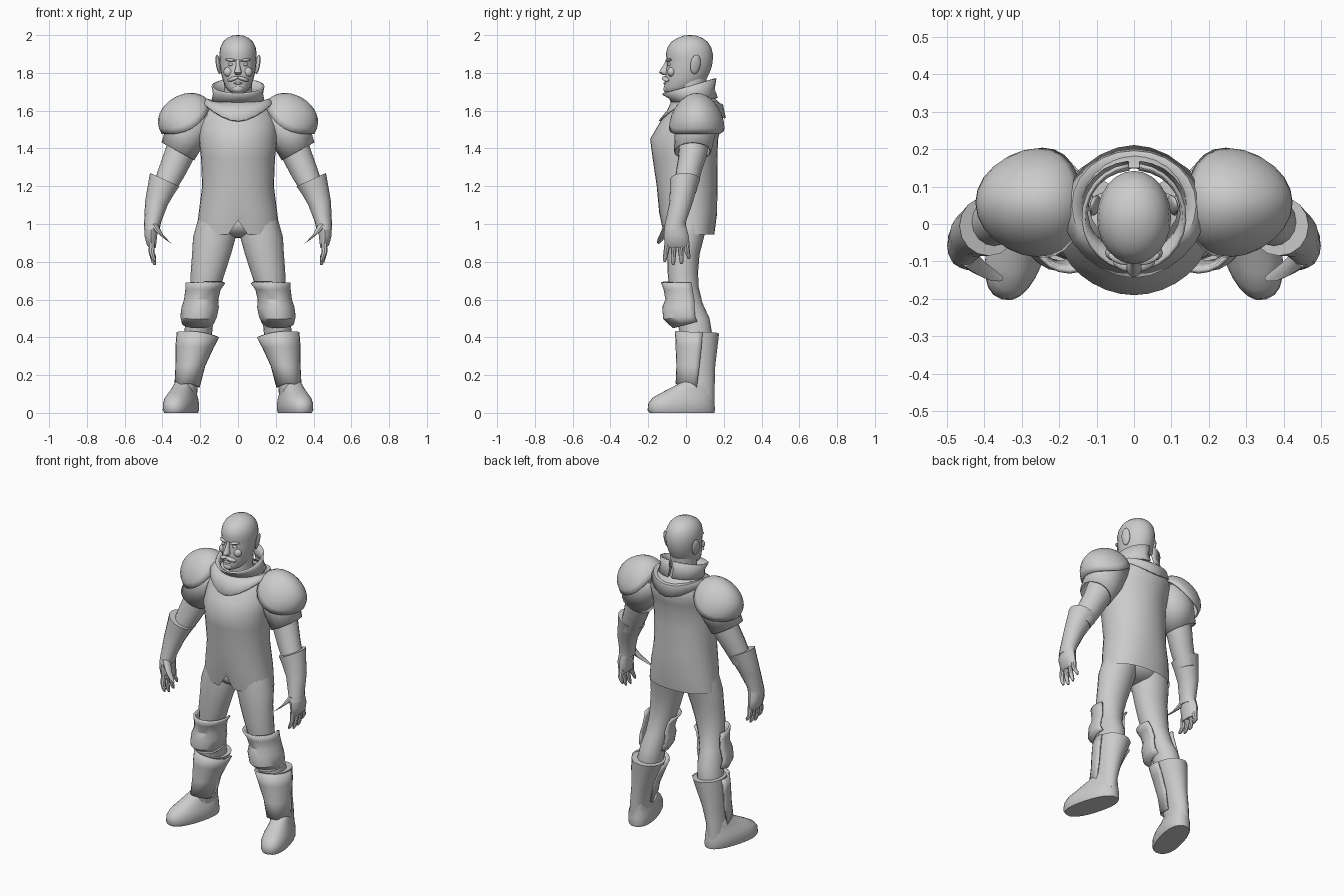
import bpy, bmesh, math
from mathutils import Matrix, Vector

grey = bpy.data.materials.new("plain_grey")
grey.diffuse_color = (0.6, 0.6, 0.6, 1)


def finish(name, bm, mirror=False, thick=0, angle=40):
    """Turn a bmesh into a shaded object, optionally thickened and mirrored."""
    bmesh.ops.recalc_face_normals(bm, faces=bm.faces)
    me = bpy.data.meshes.new(name)
    bm.to_mesh(me)
    bm.free()
    me.materials.append(grey)
    ob = bpy.data.objects.new(name, me)
    bpy.context.collection.objects.link(ob)
    bpy.ops.object.select_all(action='DESELECT')
    ob.select_set(True)
    bpy.context.view_layer.objects.active = ob
    bpy.ops.object.shade_smooth_by_angle(angle=math.radians(angle))
    if thick:
        m = ob.modifiers.new("thickness", 'SOLIDIFY')
        m.thickness, m.offset = thick, 0
    if mirror:
        ob.modifiers.new("mirror", 'MIRROR').use_clip = False
    return ob


def ring(cx, z, rx, yf, yb, tx=0, ty=0, drop=(0, 0), p=1, n=20, arc=180):
    """Cross-section from front yf to back yb; tilted by tx, ty; drop = front/back sag."""
    yc, pts = (yf + yb) / 2, []
    count = n if arc == 180 else n + 1
    for i in range(count):
        a = math.radians(-arc + 2 * arc * i / n)
        s, c = math.sin(a), math.cos(a)
        dx = rx * math.copysign(abs(s) ** p, s)
        dy = -(yb - yf) / 2 * math.copysign(abs(c) ** p, c)
        sag = (drop[0] if c > 0 else drop[1]) * c * c
        pts.append(Vector((cx + dx, yc + dy, z + tx * dx + ty * dy - sag)))
    return pts


def loft(name, rings, closed=True, caps=True, xform=None, **kw):
    bm = bmesh.new()
    rows = [[bm.verts.new(xform @ p if xform else p) for p in r] for r in rings]
    n = len(rows[0])
    for a, b in zip(rows, rows[1:]):
        for i in range(n if closed else n - 1):
            j = (i + 1) % n
            bm.faces.new((a[i], a[j], b[j], b[i]))
    if caps and closed:
        bm.faces.new(rows[0])
        bm.faces.new(rows[-1])
    return finish(name, bm, **kw)


def tube(name, pts, n=10, **kw):
    """Near-vertical limb: points are (x, y, z, rx, ry, tilt)."""
    return loft(name, [ring(x, z, rx, y - ry, y + ry, tx=t, n=n)
                       for x, y, z, rx, ry, t in pts], **kw)


def ellipsoid(name, loc, size, rot=(0, 0, 0), **kw):
    bm = bmesh.new()
    bmesh.ops.create_uvsphere(bm, u_segments=16, v_segments=10, radius=1)
    m = Matrix.Translation(loc)
    for ang, ax in zip(rot, 'XYZ'):
        m = m @ Matrix.Rotation(math.radians(ang), 4, ax)
    bm.transform(m @ Matrix.Diagonal((*size, 1)))
    return finish(name, bm, **kw)


# ---- head and face
loft("neck", [ring(0, 1.58, .085, -.05, .12), ring(0, 1.68, .072, -.06, .10),
              ring(0, 1.78, .075, -.06, .11)])
loft("head", [ring(0, z, rx, yf, yb, n=24) for z, rx, yf, yb in [
    (1.695, .03, -.105, -.02), (1.705, .05, -.114, .03), (1.725, .066, -.116, .075),
    (1.76, .08, -.111, .105), (1.80, .09, -.109, .125), (1.84, .096, -.102, .138),
    (1.87, .098, -.102, .142), (1.90, .099, -.107, .142), (1.935, .094, -.098, .134),
    (1.965, .079, -.077, .114), (1.985, .057, -.045, .087), (1.997, .03, -.012, .055),
    (2.0, .006, .015, .028)]], angle=60)
loft("nose", [ring(0, z, rx, yf, -.085, n=10) for z, rx, yf in [
    (1.87, .011, -.106), (1.84, .011, -.12), (1.815, .017, -.137),
    (1.802, .021, -.143), (1.79, .014, -.125)]], angle=60)
ellipsoid("moustache", (.026, -.108, 1.768), (.034, .017, .011), (0, 18, 20), mirror=True)
ellipsoid("lower_lip", (0, -.108, 1.745), (.024, .012, .007))
ellipsoid("chin", (0, -.1, 1.715), (.03, .02, .02))
ellipsoid("brow", (.04, -.092, 1.868), (.03, .014, .008), (0, -6, 22), mirror=True)
ellipsoid("eye", (.037, -.087, 1.845), (.017, .012, .009), mirror=True)
ellipsoid("cheek", (.05, -.077, 1.805), (.027, .022, .026), mirror=True)
ellipsoid("ear", (.104, .05, 1.845), (.011, .028, .052), (-8, 8, 18), mirror=True)

# ---- tunic, with a notch cut in the front hem
rows = [ring(0, z, rx, yf, yb, p=p, n=32) for z, rx, yf, yb, p in [
    (.945, .222, -.12, .15, .9), (1.06, .208, -.142, .165, .9), (1.2, .19, -.155, .166, .95),
    (1.35, .196, -.177, .166, 1.0), (1.45, .207, -.19, .17, 1.05), (1.51, .207, -.155, .185, 1.05),
    (1.56, .20, -.125, .197, 1.0), (1.63, .17, -.075, .19, 1.0), (1.67, .12, -.05, .15, 1.0)]]
for v in rows[0]:
    if abs(v.x) < .05 and v.y < 0:
        v.x *= .85
        if abs(v.x) < .03:
            v.z = 1.02
loft("tunic", rows, caps=False, angle=50)
ellipsoid("pelvis", (0, .0, 1.0), (.18, .11, .075))

# ---- shoulder yoke and standing collar, open at the throat
loft("yoke", [ring(0, 1.645, .13, -.075, .15, n=24),
              ring(0, 1.66, .165, -.095, .192, drop=(.06, .03), n=24),
              ring(0, 1.645, .19, -.14, .206, drop=(.10, .085), p=1.1, n=24)],
     caps=False, thick=.01, angle=30)
cx = dict(n=24, arc=174)
loft("collar", [ring(0, 1.655, .135, -.075, .165, ty=.1, **cx),
                ring(0, 1.69, .128, -.085, .148, ty=.2, **cx),
                ring(0, 1.73, .135, -.124, .157, ty=.29, **cx)],
     closed=False, thick=.01)

# ---- domed shoulder guards
bm = bmesh.new()
bmesh.ops.create_uvsphere(bm, u_segments=24, v_segments=16, radius=1)
bmesh.ops.delete(bm, geom=[v for v in bm.verts if v.co.z < -.01], context='VERTS')
for v in bm.verts:
    x, y, z = v.co
    v.co = (.148 * x, .142 * y, .128 * z ** .85 - .055 * y * y if z > 0 else -.055 * y * y)
bm.transform(Matrix.Translation((.272, .057, 1.553)) @ Matrix.Rotation(math.radians(30), 4, 'Y'))
finish("shoulder_guard", bm, mirror=True, thick=.01)

# ---- arms
tube("sleeve", [(.2, .055, 1.60, .09, .10, .5), (.27, .05, 1.49, .098, .105, .5),
                (.318, .035, 1.385, .083, .095, .55)], n=16, caps=False, mirror=True, thick=.008)
tube("arm", [(.27, .045, 1.47, .075, .08, .5), (.315, .035, 1.36, .07, .075, .5),
             (.35, .015, 1.28, .064, .068, .5), (.40, -.005, 1.17, .056, .06, .3)],
     n=16, mirror=True)
tube("gauntlet", [(.388, -.005, 1.235, .078, .08, .45), (.408, -.015, 1.18, .07, .07, .3),
                  (.432, -.027, 1.11, .06, .062, .15), (.452, -.055, 1.01, .045, .054, 0),
                  (.457, -.058, .97, .042, .058, 0)], n=16, mirror=True)
tube("palm", [(.455, -.057, 1.0, .042, .054, 0), (.462, -.052, .94, .036, .066, 0),
              (.458, -.047, .89, .026, .066, 0), (.452, -.047, .872, .017, .06, 0)], mirror=True)
for k, (y0, y1, tip) in enumerate([(-.098, -.112, .80), (-.063, -.068, .783),
                                   (-.03, -.024, .788), (.0, .014, .815)]):
    tube(f"finger_{k + 1}", [(.455, y0, .90, .017, .016, 0), (.458, (y0 + y1) / 2, .85, .015, .014, 0),
                             (.446, y1, tip + .015, .012, .011, 0), (.44, y1, tip, .006, .006, 0)],
         n=8, mirror=True)
tube("thumb", [(.45, -.085, 1.0, .025, .03, 0), (.415, -.115, .95, .021, .022, .5),
               (.38, -.137, .917, .018, .015, .6), (.358, -.145, .90, .009, .008, .6)],
     n=8, mirror=True)

# ---- legs
loft("leg", [ring(x, z, rx, yf, yb) for x, z, rx, yf, yb in [
    (.11, 1.03, .10, -.10, .12), (.125, .93, .113, -.105, .095), (.14, .84, .103, -.10, .072),
    (.158, .75, .092, -.098, .064), (.172, .67, .08, -.09, .066), (.19, .58, .07, -.08, .088),
    (.202, .50, .072, -.05, .125), (.213, .41, .075, -.03, .14), (.23, .30, .065, -.02, .13)]],
     mirror=True)
loft("knee_guard", [ring(x, z, rx, yf, yb, ty=t, arc=112, n=14) for x, z, rx, yf, yb, t in [
    (.172, .69, .10, -.127, .10, -.02), (.185, .655, .088, -.113, .10, 0),
    (.195, .60, .085, -.103, .11, 0), (.20, .56, .093, -.12, .12, 0),
    (.208, .51, .092, -.115, .12, .1), (.213, .475, .079, -.065, .115, .25)]],
     closed=False, mirror=True, thick=.012, angle=30)

# ---- boots with front shin plates
loft("boot_shaft", [ring(x, z, rx, yf, yb, tx=t) for x, z, rx, yf, yb, t in [
    (.215, .42, .096, -.035, .175, .1), (.228, .36, .088, -.035, .168, .05),
    (.25, .25, .066, -.03, .155, 0), (.268, .15, .056, -.035, .152, 0),
    (.275, .06, .055, -.035, .15, 0)]], mirror=True)
loft("shin_plate", [ring(x, z, rx, yf, yb, tx=t, drop=(d, 0), arc=105, n=14)
                    for x, z, rx, yf, yb, t, d in [
    (.212, .415, .108, -.053, .17, .12, -.015), (.23, .35, .096, -.05, .16, .05, 0),
    (.252, .25, .074, -.046, .14, 0, 0), (.27, .135, .062, -.05, .12, 0, -.02)]],
     closed=False, mirror=True, thick=.01)
turn = Matrix.Translation((.278, .06, 0)) @ Matrix.Rotation(math.radians(16), 4, 'Z')
loft("foot", [ring(0, z, rx, yf, yb, p=.85, n=24) for z, rx, yf, yb in [
    (0, .074, -.262, .092), (.015, .08, -.272, .095), (.05, .08, -.268, .093),
    (.08, .073, -.245, .09), (.105, .062, -.20, .088), (.13, .055, -.15, .088),
    (.155, .05, -.10, .085), (.18, .04, -.07, .07)]], xform=turn, mirror=True, angle=50)
